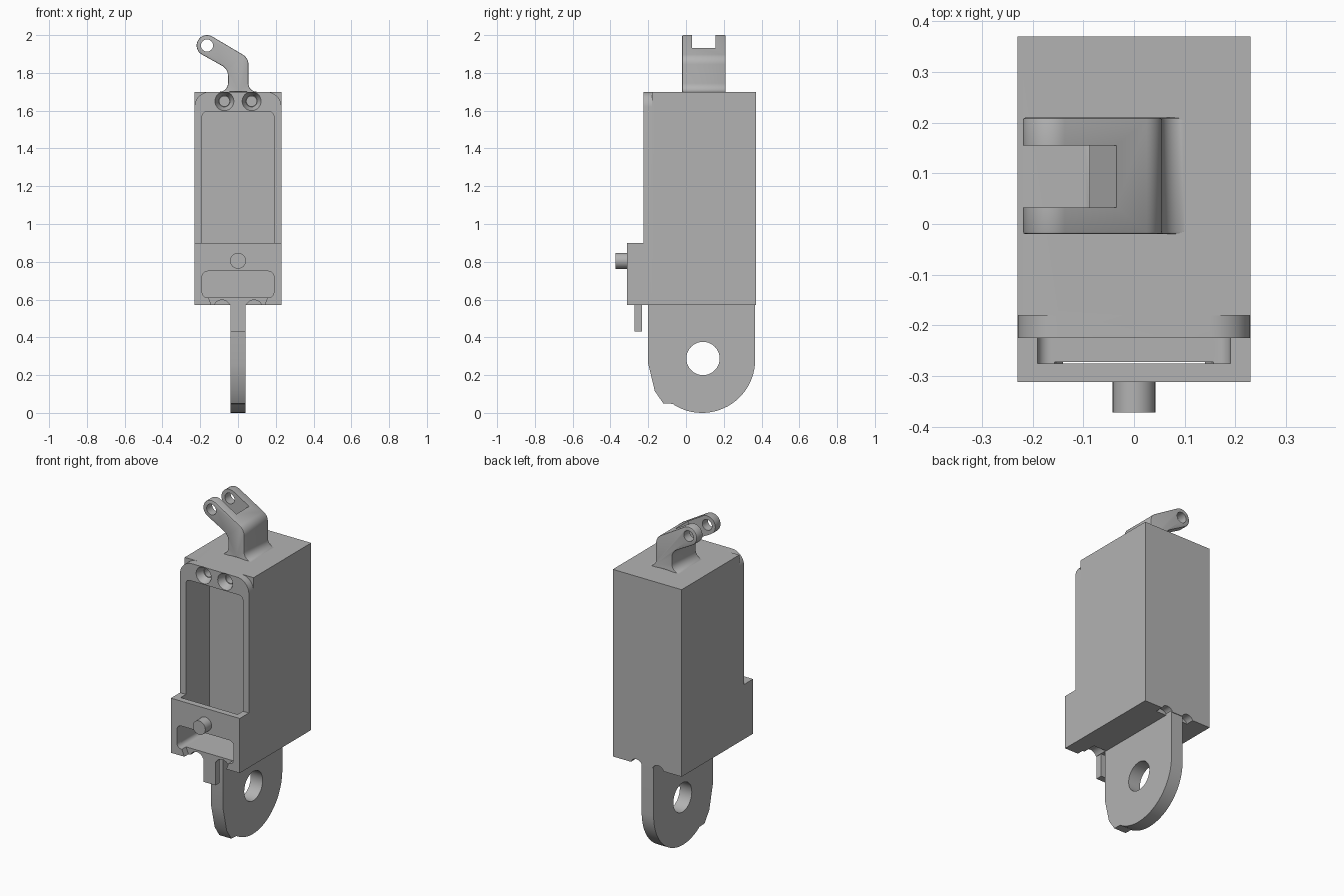
import bpy, bmesh, math
from mathutils import Matrix, Vector

cube = bpy.data.objects.get("Cube")
if cube:
    bpy.data.objects.remove(cube)

grey = bpy.data.materials.new("plain_grey")
grey.use_nodes = True
grey.diffuse_color = (0.45, 0.45, 0.45, 1)
grey.node_tree.nodes["Principled BSDF"].inputs["Base Color"].default_value = grey.diffuse_color


def finish(name, bm):
    bmesh.ops.recalc_face_normals(bm, faces=bm.faces)
    mesh = bpy.data.meshes.new(name)
    bm.to_mesh(mesh)
    bm.free()
    mesh.materials.append(grey)
    ob = bpy.data.objects.new(name, mesh)
    bpy.context.scene.collection.objects.link(ob)
    return ob


def prism(name, pts, axis, lo, hi, bevel=0):
    """Extrude a 2D outline along 'y' (outline in x,z) or 'x' (outline in y,z)."""
    bm = bmesh.new()
    place = (lambda p: (p[0], lo, p[1])) if axis == "y" else (lambda p: (lo, p[0], p[1]))
    face = bm.faces.new([bm.verts.new(place(p)) for p in pts])
    step = Vector((0, hi - lo, 0)) if axis == "y" else Vector((hi - lo, 0, 0))
    ext = bmesh.ops.extrude_face_region(bm, geom=[face])
    bmesh.ops.translate(bm, vec=step, verts=[v for v in ext["geom"] if isinstance(v, bmesh.types.BMVert)])
    if bevel:
        rim = [e for e in bm.edges if abs((e.verts[0].co - e.verts[1].co).dot(step)) < 1e-6]
        bmesh.ops.bevel(bm, geom=rim, offset=bevel, segments=2, profile=0.5, affect="EDGES")
    return finish(name, bm)


def arc(cx, cz, r, start, end, n=8):
    return [(cx + r * math.cos(math.radians(start + (end - start) * i / n)),
             cz + r * math.sin(math.radians(start + (end - start) * i / n))) for i in range(n + 1)]


def rect(x0, x1, z0, z1, r=0.0):
    if not r:
        return [(x0, z0), (x1, z0), (x1, z1), (x0, z1)]
    return (arc(x0 + r, z0 + r, r, 180, 270) + arc(x1 - r, z0 + r, r, 270, 360)
            + arc(x1 - r, z1 - r, r, 0, 90) + arc(x0 + r, z1 - r, r, 90, 180))


def disc(cx, cz, r, n=40):
    return arc(cx, cz, r, 0, 360, n)[:-1]


def cone(name, x, z, y0, y1, r_front, r_back):
    bm = bmesh.new()
    m = Matrix.Translation((x, (y0 + y1) / 2, z)) @ Matrix.Rotation(math.pi / 2, 4, "X")
    bmesh.ops.create_cone(bm, cap_ends=True, segments=32, radius1=r_back, radius2=r_front,
                          depth=y1 - y0, matrix=m)
    return finish(name, bm)


def combine(ob, other, op="DIFFERENCE"):
    """Apply a boolean and drop the helper."""
    mod = ob.modifiers.new("boolean", "BOOLEAN")
    mod.operation, mod.solver, mod.object = op, "EXACT", other
    deps = bpy.context.evaluated_depsgraph_get()
    mesh = bpy.data.meshes.new_from_object(ob.evaluated_get(deps))
    ob.modifiers.clear()
    ob.data = mesh
    bpy.data.objects.remove(other)


def smooth(ob):
    bpy.ops.object.select_all(action="DESELECT")
    ob.select_set(True)
    bpy.context.view_layer.objects.active = ob
    bpy.ops.object.shade_smooth_by_angle(angle=math.radians(30))


W, BASE, TOP = 0.23, 0.57, 1.70

# Housing: main box, round-cornered front frame and lower block
body = prism("housing", rect(-W, W, BASE, TOP), "y", -0.18, 0.37)
frame = [(-W, BASE), (W, BASE)] + arc(W - 0.08, TOP - 0.08, 0.08, 0, 90) + arc(-W + 0.08, TOP - 0.08, 0.08, 90, 180)
combine(body, prism("frame", frame, "y", -0.225, -0.17), "UNION")
combine(body, prism("lower_block", rect(-W, W, BASE, 0.90), "y", -0.312, -0.2), "UNION")

# Deep pocket running down behind the lower block, with its front window
combine(body, prism("pocket", rect(-0.19, 0.19, 0.61, 1.595, 0.025), "y", -0.275, 0.0))
combine(body, prism("window", rect(-0.19, 0.19, 0.61, 0.75, 0.03), "y", -0.4, -0.25))
combine(body, prism("window_gap", [(-0.14, 0.5), (0.14, 0.5), (0.14, BASE), (0.165, 0.63), (-0.165, 0.63), (-0.14, BASE)],
                    "y", -0.4, -0.272))

# Countersunk screw holes at the top, half holes along the bottom
for side in (-1, 1):
    x = 0.072 * side
    combine(body, cone("countersink", x, 1.65, -0.227, -0.18, 0.051, 0.03))
    combine(body, cone("screw_hole", x, 1.65, -0.19, -0.1, 0.026, 0.026))
    combine(body, cone("front_half_hole", 0.085 * side, 0.553, -0.3, -0.19, 0.045, 0.045))
    combine(body, cone("back_half_hole", x, 0.555, 0.32, 0.4, 0.04, 0.04))
smooth(body)

# Round pin on the lower block
smooth(cone("pin", 0, 0.805, -0.372, -0.30, 0.042, 0.042))

# Small tongue hanging under the window
smooth(prism("tongue", rect(-0.04, 0.04, 0.43, 0.6), "y", -0.272, -0.232))

# Bent top lever with forked end
cx, cz = -0.164, 1.945
outline = (arc(0.1, TOP + 0.045, 0.045, 270, 180) + arc(-0.005, 1.845, 0.06, 0, 60)
           + arc(cx, cz, 0.055, 60, 240, 16) + arc(-0.113, 1.785, 0.06, 60, 0)
           + arc(-0.098, TOP + 0.045, 0.045, 0, -90))
lever = prism("top_lever", outline, "y", -0.02, 0.21, 0.005)
combine(lever, prism("lever_hole", disc(cx, cz, 0.032), "y", -0.1, 0.3))
ux, uz = math.cos(math.radians(150)), math.sin(math.radians(150))
a, b = Vector((-0.06, 1.888)), Vector((ux, uz))
n = Vector((uz, -ux))
slot = [a - n * 0.15, a + n * 0.15, a + n * 0.15 + b * 0.3, a - n * 0.15 + b * 0.3]
combine(lever, prism("fork_slot", slot, "y", 0.033, 0.155))
smooth(lever)

# Bottom mounting lug with eye
outline = ([(-0.20, 0.58), (-0.20, 0.26), (-0.165, 0.115), (-0.12, 0.05), (-0.07, 0.048)]
           + arc(0.085, 0.281, 0.281, 238, 360, 24) + [(0.366, 0.58)])
lug = prism("bottom_lug", outline, "x", -0.04, 0.04)
combine(lug, prism("lug_eye", disc(0.09, 0.288, 0.088), "x", -0.2, 0.2))
smooth(lug)
